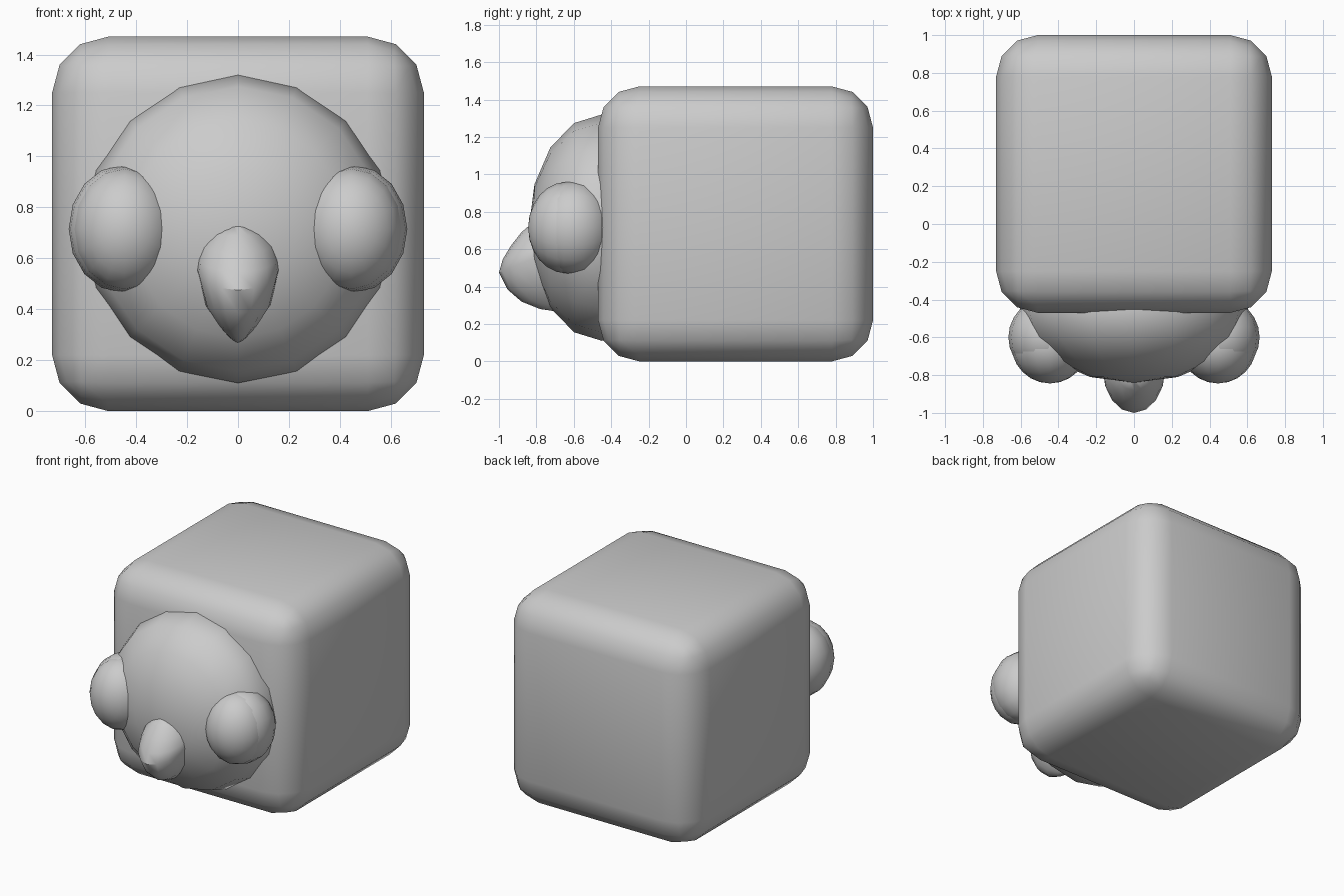
import bpy
from math import sin, cos, pi, radians

if "Cube" in bpy.data.objects:
    bpy.data.objects.remove(bpy.data.objects["Cube"])


def smooth(ob, angle=40):
    bpy.ops.object.select_all(action='DESELECT')
    ob.select_set(True)
    bpy.context.view_layer.objects.active = ob
    bpy.ops.object.shade_smooth_by_angle(angle=radians(angle))


def ellipsoid(name, loc, radii, segments, rings):
    bpy.ops.mesh.primitive_uv_sphere_add(segments=segments, ring_count=rings,
                                         radius=1, location=loc, rotation=(pi / 2, 0, 0))
    ob = bpy.context.object
    ob.name = name
    # pole points forward, so local y is world z
    ob.scale = (radii[0], radii[2], radii[1])
    bpy.ops.object.transform_apply(location=False, rotation=True, scale=True)
    smooth(ob)
    return ob


# Body: cube with wide three-step rounded edges
bpy.ops.mesh.primitive_cube_add(size=1, location=(0, 0.265, 0.735))
body = bpy.context.object
body.name = "body"
body.scale = (1.46, 1.47, 1.47)
bpy.ops.object.transform_apply(location=False, rotation=False, scale=True)
bevel = body.modifiers.new("rounded_edges", 'BEVEL')
bevel.width = 0.22
bevel.segments = 3
bpy.ops.object.modifier_apply(modifier=bevel.name)
smooth(body)

# Face: flattened dome on the front
ellipsoid("face", (0, -0.45, 0.715), (0.605, 0.39, 0.605), 16, 8)

# Eyes: a lid shell with an eyeball pushed out of it
for side, label in ((-1, "left"), (1, "right")):
    ellipsoid(label + "_eyelid", (side * 0.455, -0.60, 0.715), (0.21, 0.21, 0.25), 16, 12)
    ellipsoid(label + "_eyeball", (side * 0.445, -0.64, 0.715), (0.204, 0.204, 0.244), 16, 12)

# Beak: tilted elliptical rings (half width, side z, front y, front z, centre y)
rings = [
    (0.05, 0.720, -0.840, 0.725, -0.77),
    (0.10, 0.695, -0.880, 0.690, -0.77),
    (0.14, 0.655, -0.935, 0.620, -0.77),
    (0.16, 0.605, -0.980, 0.545, -0.77),
    (0.165, 0.57, -1.000, 0.475, -0.77),
    (0.13, 0.420, -0.955, 0.385, -0.74),
    (0.08, 0.345, -0.880, 0.320, -0.70),
    (0.04, 0.300, -0.780, 0.280, -0.66),
    (0.005, 0.266, -0.680, 0.265, -0.62),
]
n = 16
verts, faces = [], []
for w, zs, yf, zf, yc in rings:
    for i in range(n):
        a = 2 * pi * i / n
        front = max(cos(a), 0)
        verts.append((w * sin(a), yc + (yf - yc) * cos(a), zs + (zf - zs) * front))
for r in range(len(rings) - 1):
    for i in range(n):
        j = (i + 1) % n
        faces.append((r * n + i, r * n + j, (r + 1) * n + j, (r + 1) * n + i))
faces.append(tuple(reversed(range(n))))
faces.append(tuple(range((len(rings) - 1) * n, len(rings) * n)))
mesh = bpy.data.meshes.new("beak")
mesh.from_pydata(verts, [], faces)
beak = bpy.data.objects.new("beak", mesh)
bpy.context.collection.objects.link(beak)
smooth(beak)
bpy.ops.object.mode_set(mode='EDIT')
bpy.ops.mesh.select_all(action='SELECT')
bpy.ops.mesh.normals_make_consistent(inside=False)
bpy.ops.object.mode_set(mode='OBJECT')
